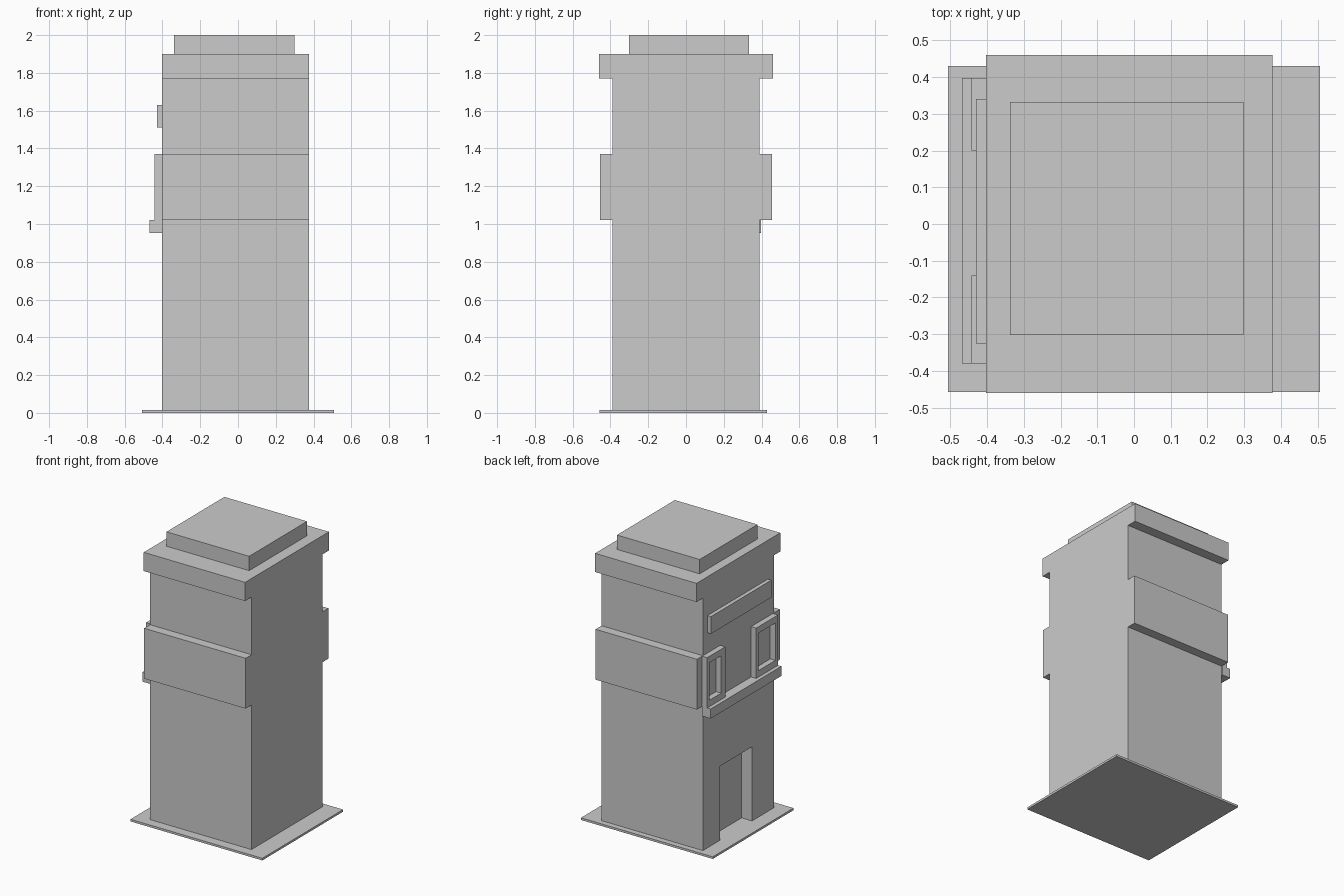
import bpy, bmesh

if "Cube" in bpy.data.objects:
    bpy.data.objects.remove(bpy.data.objects["Cube"])


def make_object(name, bm):
    bmesh.ops.recalc_face_normals(bm, faces=bm.faces[:])
    mesh = bpy.data.meshes.new(name)
    bm.to_mesh(mesh)
    bm.free()
    ob = bpy.data.objects.new(name, mesh)
    bpy.context.collection.objects.link(ob)
    return ob


def extrude_x(bm, faces, depth):
    ret = bmesh.ops.extrude_face_region(bm, geom=faces, use_keep_orig=True)
    moved = [g for g in ret["geom"] if isinstance(g, bmesh.types.BMVert)]
    bmesh.ops.translate(bm, verts=moved, vec=(depth, 0, 0))


def prism(name, outline, x0, x1):
    """Extrude a closed (y, z) outline from x0 to x1."""
    bm = bmesh.new()
    face = bm.faces.new([bm.verts.new((x0, y, z)) for y, z in outline])
    extrude_x(bm, [face], x1 - x0)
    return make_object(name, bm)


def rect(y0, y1, z0, z1):
    return [(y0, z0), (y1, z0), (y1, z1), (y0, z1)]


def box(name, x0, x1, y0, y1, z0, z1):
    return prism(name, rect(y0, y1, z0, z1), x0, x1)


def frame(name, x0, x1, outer, inner):
    """Rectangular ring in the y-z plane with thickness along x."""
    bm = bmesh.new()
    a = [bm.verts.new((x0, y, z)) for y, z in rect(*outer)]
    b = [bm.verts.new((x0, y, z)) for y, z in rect(*inner)]
    ring = [bm.faces.new((a[i], a[(i + 1) % 4], b[(i + 1) % 4], b[i])) for i in range(4)]
    extrude_x(bm, ring, x1 - x0)
    return make_object(name, bm)


LEFT, RIGHT = -0.403, 0.377

# Pavement slab and roof block
box("pavement", -0.507, 0.507, -0.457, 0.43, 0, 0.015)
box("roof_block", -0.338, 0.298, -0.303, 0.333, 1.90, 2.0)

# Tower body: side profile with balcony band and cornice
side = [(0.39, 0.015), (0.39, 1.02), (0.455, 1.02), (0.455, 1.37),
        (0.39, 1.37), (0.39, 1.77), (0.46, 1.77), (0.46, 1.90)]
body = prism("tower_body", side + [(-y, z) for y, z in reversed(side)], LEFT, RIGHT)

# Doorway recess in the left face
cutter = box("door_cutter", LEFT - 0.1, LEFT + 0.08, -0.15, 0.20, -0.05, 0.53)
cutter.hide_render = True
cutter.hide_viewport = True
cut = body.modifiers.new("doorway", "BOOLEAN")
cut.operation = "DIFFERENCE"
cut.solver = "EXACT"
cut.object = cutter

# Ledge and sign board on the left face
box("ledge", -0.468, LEFT, -0.38, 0.398, 0.953, 1.02)
box("sign_board", -0.43, LEFT, -0.325, 0.34, 1.51, 1.63)

# Window frames standing on the ledge
frame("window_frame_back", -0.442, LEFT, (0.20, 0.398, 1.02, 1.37), (0.245, 0.375, 1.065, 1.325))
frame("window_frame_front", -0.442, LEFT, (-0.38, -0.14, 1.02, 1.37), (-0.35, -0.165, 1.065, 1.325))
